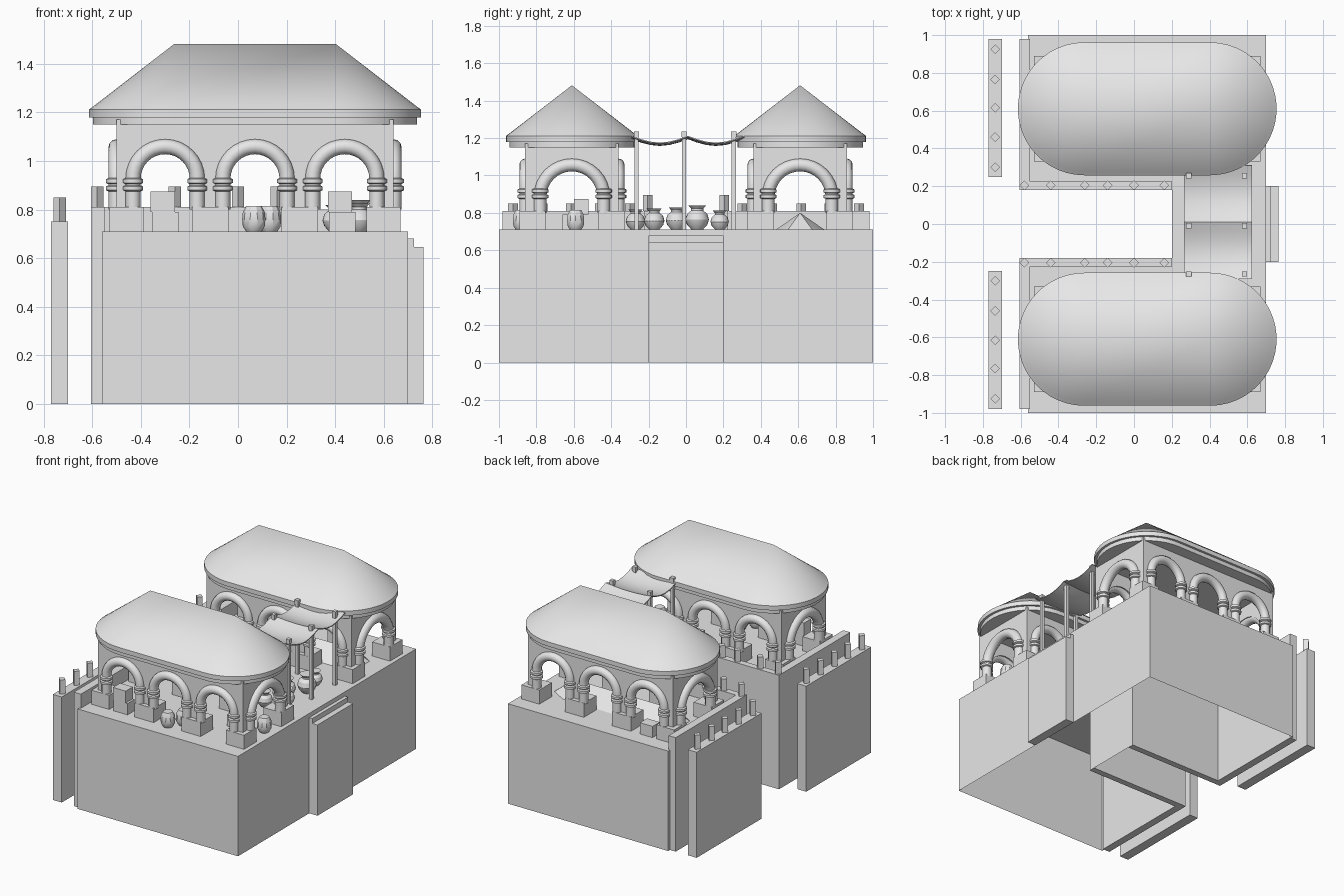
import bpy, bmesh, math
from mathutils import Matrix, Vector

cube = bpy.data.objects.get("Cube")
if cube:
    bpy.data.objects.remove(cube, do_unlink=True)

clay = bpy.data.materials.new("pale_grey")
clay.use_nodes = True
clay.diffuse_color = (0.8, 0.8, 0.8, 1)
clay.node_tree.nodes["Principled BSDF"].inputs["Base Color"].default_value = (0.8, 0.8, 0.8, 1)
parts = []
FLOOR = 0.71


def finish(name, bm, matrix=None):
    if matrix:
        bm.transform(matrix)
    bmesh.ops.recalc_face_normals(bm, faces=bm.faces)
    mesh = bpy.data.meshes.new(name)
    bm.to_mesh(mesh)
    bm.free()
    mesh.materials.append(clay)
    ob = bpy.data.objects.new(name, mesh)
    bpy.context.collection.objects.link(ob)
    parts.append(ob)
    return ob


def box(name, x, y, z, turn=0):
    """Box from (min, max) pairs, turned about its own vertical axis."""
    bm = bmesh.new()
    bmesh.ops.create_cube(bm, size=1)
    size = Matrix.Diagonal((x[1] - x[0], y[1] - y[0], z[1] - z[0], 1))
    mid = Vector((sum(x) / 2, sum(y) / 2, sum(z) / 2))
    return finish(name, bm, Matrix.Translation(mid) @ Matrix.Rotation(turn, 4, 'Z') @ size)


def post(name, x, y, z, half=0.018, turn=math.pi / 4):
    return box(name, (x - half, x + half), (y - half, y + half), z, turn)


def extrude(name, points, depth, matrix=None, open_bottom=False):
    """Fill an outline in the XY plane and raise it by depth."""
    bm = bmesh.new()
    base = bm.faces.new([bm.verts.new((p[0], p[1], 0)) for p in points])
    top = bmesh.ops.extrude_face_region(bm, geom=[base], use_keep_orig=True)
    bmesh.ops.translate(bm, vec=(0, 0, depth),
                        verts=[v for v in top["geom"] if isinstance(v, bmesh.types.BMVert)])
    if open_bottom:
        bmesh.ops.delete(bm, geom=[base], context='FACES_ONLY')
    return finish(name, bm, matrix)


def loft(name, loops, cap_top=True):
    """Skin a stack of equally long loops of points."""
    bm = bmesh.new()
    rings = [[bm.verts.new(p) for p in loop] for loop in loops]
    n = len(rings[0])
    for a, b in zip(rings, rings[1:]):
        for i in range(n):
            bm.faces.new((a[i], a[(i + 1) % n], b[(i + 1) % n], b[i]))
    bm.faces.new(rings[0])
    if cap_top:
        bm.faces.new(rings[-1])
    bmesh.ops.remove_doubles(bm, verts=bm.verts, dist=0.0005)
    return finish(name, bm)


def circle(x, y, z, r, n):
    return [(x + r * math.cos(math.tau * i / n), y + r * math.sin(math.tau * i / n), z)
            for i in range(n)]


def lathe(name, x, y, profile, n=20):
    return loft(name, [circle(x, y, FLOOR + h, r, n) for r, h in profile])


def stadium(y, z, r, x0=-0.263, x1=0.403, n=24):
    pts = []
    for i in range(2 * n):
        a = -math.pi / 2 + math.pi * (i if i < n else i - n) / (n - 1) + (math.pi if i >= n else 0)
        pts.append(((x1 if i < n else x0) + r * math.cos(a), y + r * math.sin(a), z))
    return pts


def arch_points(c, r, spring, foot, steps=16):
    arc = [(c - r * math.cos(math.pi * i / steps), spring + r * math.sin(math.pi * i / steps))
           for i in range(steps + 1)]
    return [(c - r, foot)] + arc + [(c + r, foot)]


def arcade(name, half, centres, r, tube, matrix):
    """Wall with arched openings, round arch mouldings and column collars.
    Local x runs along the wall, local z is up, local -y faces out."""
    spring = 1.09 - r - tube
    outline = [(-half, 1.17), (-half, FLOOR)]
    for c in centres:
        outline += arch_points(c, r, spring, FLOOR)
    outline += [(half, FLOOR), (half, 1.17)]
    upright = Matrix.Rotation(math.pi / 2, 4, 'X')
    extrude(name + "_wall", outline, 0.04, matrix @ Matrix.Translation((0, 0.04, 0)) @ upright)
    for c in centres:
        curve = bpy.data.curves.new(name + "_arch_moulding", 'CURVE')
        curve.dimensions = '3D'
        curve.bevel_depth = tube
        curve.bevel_resolution = 4
        path = arch_points(c, r, spring, 0.8)
        spline = curve.splines.new('POLY')
        spline.points.add(len(path) - 1)
        for p, (x, z) in zip(spline.points, path):
            p.co = (x, 0, z, 1)
        ob = bpy.data.objects.new(name + "_arch_moulding", curve)
        ob.matrix_world = matrix
        curve.materials.append(clay)
        bpy.context.collection.objects.link(ob)
        parts.append(ob)
        for side in (-1, 1):
            p = matrix @ Vector((c + side * r, 0, 0))
            collar = [(tube, .165), (tube + .01, .17), (tube + .01, .185), (tube, .19),
                      (tube, .195), (tube + .01, .2), (tube + .01, .215), (tube, .22)]
            lathe(name + "_collar", p.x, p.y, collar, 16)


# Hollow U-shaped base, open below
U = [(-.56, -1), (.7, -1), (.7, 1), (-.56, 1), (-.56, .2), (.2, .2), (.2, -.2), (-.56, -.2)]
extrude("base", U, FLOOR, open_bottom=True)
box("buttress_back", (.7, .725), (-.2, .2), (0, .68))
box("buttress_front", (.725, .765), (-.2, .2), (0, .645))

# Parapets, detached walls and their diamond posts
for s in (-1, 1):
    def span(a, b):
        return tuple(sorted((s * a, s * b)))
    box("end_parapet", (-.605, -.55), span(.2, .98), (0, .81))
    box("court_parapet", (-.605, .2), span(.18, .225), (0, .81))
    for x in (-.58, -.44, -.26, -.14, 0, .16):
        post("court_parapet_post", x, s * .205, (.81, .895))
    box("outer_wall", (-.77, -.7), span(.25, .98), (0, .75))
    for y in (.3, .46, .615, .765, .925):
        post("outer_wall_post", -.735, s * y, (.75, .85))

# Two arcaded halls with long rounded roofs
for name, y0 in (("front_hall", -.61), ("back_hall", .61)):
    for turn, dist, half, centres, r, tube in (
            (0, .25, .57, (-.37, 0, .37), .132, .031), (math.pi, .25, .57, (-.37, 0, .37), .132, .031),
            (math.pi / 2, .57, .25, (0,), .17, .034), (-math.pi / 2, .57, .25, (0,), .17, .034)):
        m = (Matrix.Translation((.07, y0, 0)) @ Matrix.Rotation(turn, 4, 'Z')
             @ Matrix.Translation((0, -dist, 0)))
        arcade(name, half, centres, r, tube, m)
    for sy in (-1, 1):
        for dx, w in ((-.53, .07), (-.185, .075), (.185, .075), (.53, .07)):
            yc = y0 + sy * .21
            box(name + "_pedestal", (.07 + dx - w, .07 + dx + w), (yc - .07, yc + .07), (FLOOR, .81))
    profile = [(.335, 1.15), (.335, 1.18), (.352, 1.18), (.352, 1.212), (.33, 1.228), (0, 1.482)]
    loft(name + "_roof", [stadium(y0, z, r) for r, z in profile], cap_top=False)

# Low hipped mound inside the back hall
loft("hall_mound", [stadium(.61, FLOOR, .13, -.3, .45, 4), stadium(.61, .8, .0, -.3, .45, 4)], False)

# Crates
for x, y, w, z0, z1 in ((-.3, -.85, .055, FLOOR, .79), (-.31, -.85, .05, .79, .875),
                        (.43, -.62, .055, FLOOR, .79), (.42, -.56, .05, .79, .875),
                        (-.31, .85, .05, FLOOR, .79)):
    box("crate", (x - w, x + w), (y - .04, y + .04), (z0, z1))

# Faceted barrels
barrel = [(.032, 0), (.045, .02), (.048, .05), (.045, .08), (.032, .105)]
for x, y in ((.065, -.88), (.13, -.8), (.62, -.59)):
    lathe("barrel", x, y, barrel, 10)

# Round jars beneath the canopy
jar = [(.028, 0), (.05, .025), (.058, .05), (.05, .078), (.03, .095), (.03, .105), (.044, .12), (.03, .12)]
for x, y, k in ((.5, -.17, .95), (.42, -.05, 1), (.5, .06, 1.08), (.48, .18, .85), (.4, -.27, .9)):
    lathe("jar", x, y, [(r * k, h * k) for r, h in jar])

# Canopy poles and sagging cloth
for x in (.29, .585):
    for y in (-.265, -.01, .255):
        post("canopy_pole", x, y, (FLOOR, 1.215), .011, 0)
        post("canopy_pole_cap", x, y, (1.205, 1.235), .014, 0)
bm = bmesh.new()
bmesh.ops.create_grid(bm, x_segments=6, y_segments=12, size=1)
for v in bm.verts:
    sag_x = 1 - abs(v.co.x) ** 2
    sag_y = abs(math.sin(math.pi * v.co.y))
    v.co = (.445 + .18 * v.co.x, .01 + .3 * v.co.y, 1.212 - .012 * sag_x - .036 * sag_y)
cloth = finish("canopy_cloth", bm)
cloth.modifiers.new("thickness", 'SOLIDIFY').thickness = 0.006

# Turn curves into meshes and smooth the rounded parts
bpy.ops.object.select_all(action='DESELECT')
for ob in parts:
    ob.select_set(True)
bpy.context.view_layer.objects.active = parts[0]
bpy.ops.object.convert(target='MESH')
bpy.ops.object.shade_smooth_by_angle(angle=math.radians(32))
